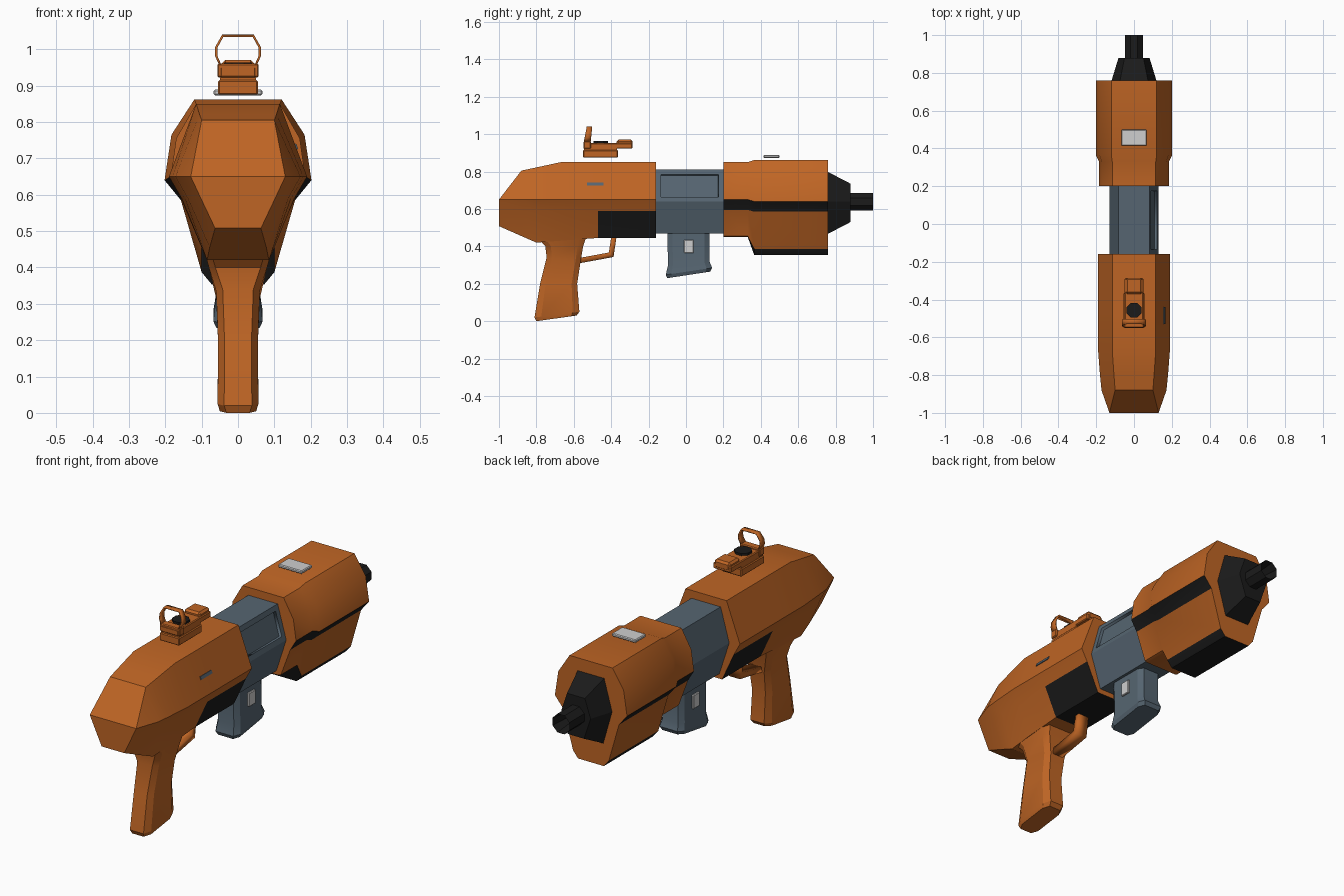
import bpy, bmesh, math
from mathutils import Matrix, Vector

if "Cube" in bpy.data.objects:
    bpy.data.objects.remove(bpy.data.objects["Cube"])


def material(name, rgb):
    m = bpy.data.materials.new(name)
    m.use_nodes = True
    m.diffuse_color = (*rgb, 1)
    m.node_tree.nodes["Principled BSDF"].inputs["Base Color"].default_value = (*rgb, 1)
    return m


ORANGE = material("orange shell", (0.52, 0.13, 0.018))
SLATE = material("slate metal", (0.092, 0.13, 0.165))
BLACK = material("black rubber", (0.011, 0.011, 0.011))
WHITE = material("pale grey plate", (0.62, 0.62, 0.62))


def finish(name, bm, mats):
    bmesh.ops.remove_doubles(bm, verts=bm.verts, dist=0.0005)
    bmesh.ops.recalc_face_normals(bm, faces=bm.faces)
    mesh = bpy.data.meshes.new(name)
    bm.to_mesh(mesh)
    bm.free()
    for m in mats:
        mesh.materials.append(m)
    ob = bpy.data.objects.new(name, mesh)
    bpy.context.collection.objects.link(ob)
    bpy.ops.object.select_all(action="DESELECT")
    ob.select_set(True)
    bpy.context.view_layer.objects.active = ob
    bpy.ops.object.shade_smooth_by_angle(angle=math.radians(28))
    return ob


def skin(bm, rings, rule=None):
    """Bridge rings of points and cap both ends; rule(section, strip) picks the colour."""
    loops = [[bm.verts.new(p) for p in ring] for ring in rings]
    n = len(loops[0])
    for i in range(len(loops) - 1):
        for k in range(n):
            j = (k + 1) % n
            f = bm.faces.new((loops[i][k], loops[i][j], loops[i + 1][j], loops[i + 1][k]))
            strip = k if k < n // 2 else n - 2 - k
            f.material_index = rule(i, strip) if rule else 0
    bm.faces.new(loops[0])
    bm.faces.new(loops[-1])


def body(name, sections, mats, rule=None):
    """Loft symmetric sections along y; each is (y, half outline from top to bottom)."""
    bm = bmesh.new()
    skin(bm, [[(x, y, z) for x, z in half] + [(-x, y, z) for x, z in reversed(half)]
              for y, half in sections], rule)
    return finish(name, bm, mats)


def column(name, rows, chamfer, mat):
    """Upright chamfered loft; rows hold back y, back z, front y, front z, half width."""
    bm = bmesh.new()
    rings = []
    for yb, zb, yf, zf, w in rows:
        ring = []
        for t, inset in ((0, 1), (chamfer, 0), (1 - chamfer, 0), (1, 1)):
            ring.append((w - inset * 0.018, yb + (yf - yb) * t, zb + (zf - zb) * t))
        rings.append(ring + [(-x, y, z) for x, y, z in reversed(ring)])
    skin(bm, rings)
    return finish(name, bm, [mat])


def box(name, centre, size, mat, bevel=0.0, tilt=0.0):
    bm = bmesh.new()
    bmesh.ops.create_cube(bm, size=1, matrix=Matrix.Diagonal((*size, 1)))
    if bevel:
        bmesh.ops.bevel(bm, geom=bm.edges[:], offset=bevel, segments=1, affect="EDGES")
    bm.transform(Matrix.Translation(centre) @ Matrix.Rotation(tilt, 4, "Y"))
    return finish(name, bm, [mat])


def cylinder(name, centre, radius, length, mat, along_y=False, bore=0.0):
    bm = bmesh.new()
    bmesh.ops.create_cone(bm, cap_ends=True, segments=8, radius1=radius, radius2=radius,
                          depth=length, matrix=Matrix.Rotation(math.pi / 8, 4, "Z"))
    if bore:
        end = max(bm.faces, key=lambda f: f.calc_center_median().z)
        bmesh.ops.inset_region(bm, faces=[end], thickness=bore)
        bmesh.ops.translate(bm, verts=end.verts, vec=(0, 0, -length * 0.7))
    turn = Matrix.Rotation(-math.pi / 2 if along_y else 0, 4, "X")
    bm.transform(Matrix.Translation(centre) @ turn)
    return finish(name, bm, [mat])


def band(name, pairs, thickness, mat):
    """Ribbon through pairs of edge points, thickened."""
    bm = bmesh.new()
    rows = [[bm.verts.new(p) for p in pair] for pair in pairs]
    for a, b in zip(rows, rows[1:]):
        bm.faces.new((a[0], a[1], b[1], b[0]))
    ob = finish(name, bm, [mat])
    mod = ob.modifiers.new("thickness", "SOLIDIFY")
    mod.thickness, mod.offset, mod.use_even_offset = thickness, 0, True
    return ob


# Rear shell with black lower panels
full = [(0.115, 0.85), (0.19, 0.65), (0.157, 0.59), (0.09, 0.445)]
body("rear_shell", [
    (-1.0, [(0.13, 0.65), (0.13, 0.65), (0.102, 0.59), (0.063, 0.508)]),
    (-0.88, [(0.1, 0.805), (0.172, 0.65), (0.138, 0.59), (0.078, 0.455)]),
    (-0.8, [(0.106, 0.822), (0.18, 0.65), (0.146, 0.59), (0.085, 0.42)]),
    (-0.67, [(0.115, 0.85), (0.19, 0.65), (0.155, 0.59), (0.09, 0.43)]),
    (-0.47, full), (-0.16, full),
], [ORANGE, BLACK], lambda i, k: int(i == 4 and k >= 2))
box("side_slot", (0.159, -0.485, 0.732), (0.008, 0.09, 0.016), SLATE, tilt=-0.36)

# Receiver with a recessed port on its left upper face
receiver = body("receiver", [(y, [(0.082, 0.81), (0.13, 0.64), (0.075, 0.47)])
                             for y in (-0.16, 0.2)], [SLATE])
bm = bmesh.new()
bm.from_mesh(receiver.data)
port = max(bm.faces, key=lambda f: f.normal.dot(Vector((1, 0, 0.3))))
bmesh.ops.inset_individual(bm, faces=[port], thickness=0.037)
bmesh.ops.inset_individual(bm, faces=[port], thickness=0.002, depth=-0.014)
bm.to_mesh(receiver.data)
bm.free()

# Handguard: stepped shell with black side strips and black underside
slim = [(0.115, 0.85), (0.17, 0.755), (0.185, 0.65), (0.152, 0.595), (0.1, 0.455), (0.085, 0.45)]
wide = [(0.12, 0.862), (0.183, 0.765), (0.202, 0.64), (0.157, 0.585), (0.1, 0.387), (0.072, 0.353)]
body("handguard", [(0.2, slim), (0.33, slim), (0.365, wide), (0.76, wide)],
     [ORANGE, BLACK], lambda i, k: int(k == 2 or (i > 0 and k >= 4)))
box("top_plate", (0, 0.457, 0.881), (0.134, 0.085, 0.016), WHITE, bevel=0.004)

# Muzzle
body("muzzle_cone", [
    (0.755, [(0.075, 0.8), (0.12, 0.64), (0.07, 0.465)]),
    (0.88, [(0.05, 0.735), (0.082, 0.64), (0.045, 0.53)]),
], [BLACK])
cylinder("barrel", (0, 0.935, 0.638), 0.051, 0.13, BLACK, along_y=True, bore=0.014)

# Grip and trigger guard
column("grip", [
    (-0.8, 0.0, -0.585, 0.03, 0.05),
    (-0.81, 0.02, -0.57, 0.05, 0.056),
    (-0.78, 0.2, -0.582, 0.2, 0.055),
    (-0.745, 0.34, -0.565, 0.31, 0.06),
    (-0.752, 0.4, -0.55, 0.4, 0.08),
    (-0.8, 0.45, -0.53, 0.46, 0.095),
], 0.15, ORANGE)
guard = [(-0.58, 0.322), (-0.4, 0.355), (-0.385, 0.455)]
band("trigger_guard", [((-0.03, y, z), (0.03, y, z)) for y, z in guard], 0.028, ORANGE)

# Magazine with a plate on each side
column("magazine", [
    (-0.1, 0.23, 0.13, 0.265, 0.06),
    (-0.108, 0.248, 0.14, 0.285, 0.068),
    (-0.096, 0.3, 0.125, 0.32, 0.062),
    (-0.1, 0.48, 0.125, 0.48, 0.061),
], 0.12, SLATE)
for side, sx in (("left", 1), ("right", -1)):
    box(side + "_magazine_plate", (sx * 0.065, 0.015, 0.4), (0.012, 0.052, 0.07), WHITE, bevel=0.003)

# Sight: base, neck, deck, front block, lens and hoop
box("sight_base", (0, -0.457, 0.895), (0.11, 0.185, 0.04), ORANGE, bevel=0.004)
box("sight_neck", (0, -0.457, 0.918), (0.1, 0.175, 0.016), ORANGE)
box("sight_deck", (0, -0.418, 0.937), (0.1, 0.262, 0.03), ORANGE, bevel=0.004)
box("sight_front_block", (0, -0.328, 0.948), (0.09, 0.086, 0.044), ORANGE, bevel=0.01)
box("sight_rear_block", (0, -0.528, 0.942), (0.114, 0.04, 0.038), ORANGE, bevel=0.004)
cylinder("sight_lens", (0, -0.457, 0.954), 0.042, 0.018, BLACK)
half_hoop = [(0.048, 0.955), (0.06, 0.982), (0.06, 1.005), (0.042, 1.037)]
hoop = half_hoop + [(-x, z) for x, z in reversed(half_hoop)]
band("sight_hoop", [((x, -0.547 + (z - 0.955) * 0.2, z), (x, -0.51 + (z - 0.955) * 0.1, z))
                    for x, z in hoop], 0.006, ORANGE)
